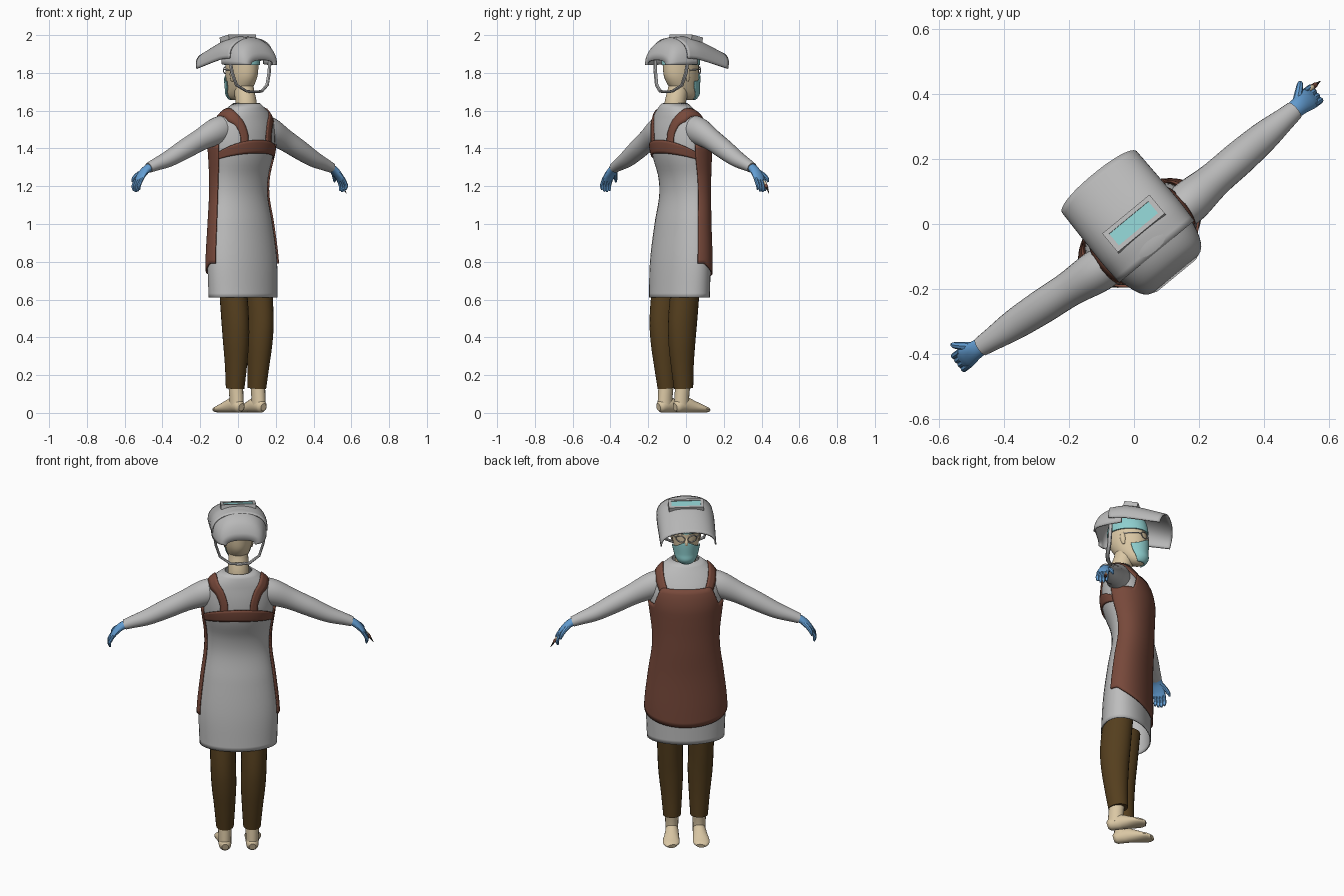
import bpy, bmesh, math
from mathutils import Vector, Matrix

if "Cube" in bpy.data.objects:
    bpy.data.objects.remove(bpy.data.objects["Cube"])

BODY = Matrix.Rotation(math.radians(37), 4, 'Z')
HEADGEAR = Matrix.Rotation(math.radians(39.5), 4, 'Z')


def mat(name, r, g, b):
    m = bpy.data.materials.new(name)
    m.diffuse_color = (r, g, b, 1)
    m.use_nodes = True
    m.node_tree.nodes["Principled BSDF"].inputs["Base Color"].default_value = m.diffuse_color
    return m


CLOTH = mat("grey cloth", .51, .51, .51)
SHELL = mat("helmet grey", .48, .48, .48)
LEATHER = mat("brown leather", .185, .066, .043)
TROUSER = mat("dark brown", .09, .049, .013)
SKIN = mat("skin", .7, .57, .37)
GLOVE = mat("glove blue", .125, .34, .65)
TEAL = mat("pale teal", .27, .62, .62)
BLACK = mat("black", .03, .025, .02)


def grid(name, rows, m, closed=False, caps=False, thick=0, xf=BODY):
    """Skin a list of point rows; rows may be closed rings with caps."""
    bm = bmesh.new()
    vs = [[bm.verts.new(p) for p in row] for row in rows]
    n = len(rows[0])
    for a, b in zip(vs, vs[1:]):
        for i in range(n if closed else n - 1):
            j = (i + 1) % n
            bm.faces.new((a[i], a[j], b[j], b[i]))
    if caps:
        bm.faces.new(vs[0])
        bm.faces.new(vs[-1])
    bmesh.ops.recalc_face_normals(bm, faces=bm.faces)
    bm.transform(xf)
    me = bpy.data.meshes.new(name)
    bm.to_mesh(me)
    bm.free()
    me.materials.append(m)
    ob = bpy.data.objects.new(name, me)
    bpy.context.collection.objects.link(ob)
    if thick:
        mod = ob.modifiers.new("thickness", 'SOLIDIFY')
        mod.thickness, mod.offset = thick, 0
    return ob


def sample(keys, t):
    """Smooth interpolation of key rows by their first value."""
    t = min(max(t, keys[0][0]), keys[-1][0])
    i = max(k for k in range(len(keys) - 1) if keys[k][0] <= t)
    a, b = keys[i], keys[i + 1]
    p, q = keys[max(i - 1, 0)], keys[min(i + 2, len(keys) - 1)]
    h = b[0] - a[0]
    f = (t - a[0]) / h
    out = []
    for k in range(1, len(a)):
        ma = (b[k] - p[k]) / (b[0] - p[0]) * h
        mb = (q[k] - a[k]) / (q[0] - a[0]) * h
        out.append(a[k] * (2*f**3 - 3*f*f + 1) + b[k] * (3*f*f - 2*f**3)
                   + ma * (f**3 - 2*f*f + f) + mb * (f**3 - f*f))
    return out


def at(keys, z, deg, off=0):
    a, b, cy = sample(keys, z)
    t = math.radians(deg)
    return ((a + off) * math.cos(t), cy + (b + off) * math.sin(t), z)


def column(name, keys, m, z0, z1, steps=28, off=0, n=36, **kw):
    zs = [z0 + (z1 - z0) * i / steps for i in range(steps + 1)]
    return grid(name, [[at(keys, z, 360 * k / n, off) for k in range(n)] for z in zs], m, closed=True, **kw)


def patch(name, keys, m, t0, t1, lo, hi, off, thick=.008, n=32, rows=20):
    """Panel wrapped on a column between two edge curves."""
    out = []
    for r in range(rows + 1):
        row = []
        for k in range(n + 1):
            t = t0 + (t1 - t0) * k / n
            row.append(at(keys, lo(t) + (hi(t) - lo(t)) * r / rows, t, off))
        out.append(row)
    return grid(name, out, m, thick=thick)


def tube(name, pts, m, ref=(0, 1, 0), n=14, steps=5, xf=BODY):
    """Elliptical tube through (x, y, z, r_along_ref, r_other)."""
    keys = [(i, *p) for i, p in enumerate(pts)]
    cnt = (len(pts) - 1) * steps
    ps = [sample(keys, i / steps) for i in range(cnt + 1)]
    cs = [Vector(p[:3]) for p in ps]
    rows = []
    for i, p in enumerate(ps):
        t = (cs[min(i + 1, cnt)] - cs[max(i - 1, 0)]).normalized()
        u = Vector(ref)
        u = (u - t * u.dot(t)).normalized()
        v = t.cross(u)
        rows.append([cs[i] + u * p[3] * math.cos(k * math.tau / n)
                     + v * p[4] * math.sin(k * math.tau / n) for k in range(n)])
    return grid(name, rows, m, closed=True, caps=True, xf=xf)


def box(name, c, size, m, tilt, xf):
    bm = bmesh.new()
    bmesh.ops.create_cube(bm, size=1, matrix=Matrix.Diagonal((*size, 1)))
    bm.transform(xf @ Matrix.Translation((0, 0, 1.984)) @ Matrix.Rotation(tilt, 4, 'X') @ Matrix.Translation(c))
    me = bpy.data.meshes.new(name)
    bm.to_mesh(me)
    bm.free()
    me.materials.append(m)
    bpy.context.collection.objects.link(bpy.data.objects.new(name, me))


def back(t):
    return max(0, -math.sin(math.radians(t)))


# gown: height, half width, half depth, centre y
TORSO = [(.61, .204, .125, -.044), (.8, .208, .12, -.038), (1.0, .188, .108, -.026), (1.15, .168, .1, -.012),
         (1.25, .168, .106, -.015), (1.35, .18, .125, -.03), (1.42, .188, .132, -.037), (1.5, .184, .122, -.045),
         (1.56, .163, .1, -.058), (1.6, .125, .084, -.068), (1.625, .09, .07, -.073), (1.637, .072, .064, -.075)]
column("gown", TORSO, CLOTH, .61, 1.637, steps=44, thick=.006)

# leather apron front, back band and shoulder straps
patch("apron", TORSO, LEATHER, -18, 198,
      lambda t: .79 - .075 * max(0, math.sin(math.radians(t))) ** .8,
      lambda t: 1.42 + .1 * min(1, max(0, (58 - abs(t - 90)) / 15)), .01, n=44, rows=30)
patch("back_band", TORSO, LEATHER, 195, 345, lambda t: 1.33 + .045 * back(t), lambda t: 1.355 + .09 * back(t),
      .008, rows=5)


def on_torso(x, ang):
    """Outermost gown point along a ray in the side plane."""
    dy, dz = math.cos(ang), math.sin(ang)
    r = .3
    while r > .02:
        y, z = -.06 + r * dy, 1.4 + r * dz
        if z < 1.637:
            a, b, cy = sample(TORSO, z)
            if (x / a) ** 2 + ((y - cy) / b) ** 2 < 1:
                break
        r -= .002
    r += .008
    return (x, -.06 + r * dy, 1.4 + r * dz)


STRAP_X = [(0, .083), (.25, .08), (.4, .098), (.52, .132), (.75, .14), (1, .115)]
for s in (1, -1):
    rows = []
    for k in range(31):
        x = sample(STRAP_X, k / 30)[0]
        ang = math.radians(185 - 150 * k / 30)
        rows.append([on_torso(s * (x + d), ang) for d in (-.02, -.007, .007, .02)])
    grid("apron_strap", rows, LEATHER, thick=.008)

# sleeves, gloves, trousers, feet
for s in (1, -1):
    tube("sleeve", [(s * x, y, z, a, b) for x, y, z, a, b in (
        (.1, -.055, 1.515, .06, .07), (.18, -.048, 1.49, .066, .072), (.28, -.04, 1.445, .055, .058),
        (.38, -.033, 1.395, .053, .052), (.48, -.026, 1.345, .047, .043), (.56, -.021, 1.315, .036, .033),
        (.605, -.018, 1.298, .03, .027))], CLOTH, n=24)
    tube("glove_palm", [(s * x, y, z, a, b) for x, y, z, a, b in (
        (.585, -.018, 1.308, .026, .022), (.625, -.016, 1.285, .029, .02), (.655, -.016, 1.255, .034, .016),
        (.672, -.017, 1.23, .033, .012))], GLOVE)
    for i, drop in enumerate((.012, .002, 0, .006)):
        y = -.041 + .0165 * i
        tube("glove_finger", [(s * .664, y, 1.245, .01, .01), (s * .683, y, 1.212, .01, .01),
                              (s * .687, y, 1.188 + drop, .01, .009),
                              (s * .683, y, 1.17 + drop, .006, .005)], GLOVE, n=8, steps=3)
    tube("glove_thumb", [(s * .625, -.002, 1.28, .014, .014), (s * .65, .02, 1.262, .012, .012),
                         (s * .666, .035, 1.24, .01, .01), (s * .67, .041, 1.222, .005, .005)],
         GLOVE, ref=(0, 0, 1), n=8, steps=3)
    tube("trouser_leg", [(s * .072, -.07, .13, .047, .053), (s * .074, -.08, .25, .056, .063),
                         (s * .078, -.086, .38, .066, .075), (s * .082, -.083, .5, .068, .082),
                         (s * .084, -.066, .68, .07, .08)], TROUSER, ref=(1, 0, 0), n=24)
    tube("ankle", [(s * .073, -.084, .035, .034, .043), (s * .073, -.082, .09, .035, .041),
                   (s * .073, -.076, .16, .038, .042)], SKIN, ref=(1, 0, 0), n=18)
    tube("foot", [(s * .073, -.128, .03, .018, .02), (s * .073, -.11, .034, .032, .033),
                  (s * .073, -.06, .042, .035, .041), (s * .076, -.015, .034, .039, .033),
                  (s * .08, .035, .023, .045, .022), (s * .079, .063, .018, .04, .016),
                  (s * .076, .082, .014, .024, .011)], SKIN, ref=(1, 0, 0), n=18)

# pointed hand tool
tube("tool_grip", [(.645, .006, 1.262, .008, .008), (.692, .006, 1.208, .008, .008)], SKIN, n=10)
tube("tool_collar", [(.692, .006, 1.208, .009, .009), (.704, .006, 1.192, .008, .008)], LEATHER, n=10)
tube("tool_tip", [(.704, .006, 1.192, .006, .006), (.722, .006, 1.163, .0015, .0015)], BLACK, n=10)

# head
HEAD = [(1.657, .02, .024, .018), (1.668, .036, .042, .014), (1.69, .05, .066, .003), (1.72, .06, .082, -.014),
        (1.77, .071, .099, -.029), (1.82, .076, .104, -.034), (1.88, .075, .102, -.035), (1.93, .06, .082, -.035),
        (1.955, .034, .046, -.035), (1.965, .01, .014, -.035)]
column("head", HEAD, SKIN, 1.657, 1.965, caps=True)
column("cloth_cap", HEAD, TEAL, 1.843, 1.965, steps=12, off=.007, caps=True)
patch("face_mask", HEAD, TEAL, 14, 166, lambda t: 1.66, lambda t: 1.755 + .04 * math.sin(math.radians(t)) ** 4,
      .007, thick=.006)
tube("neck", [(0, -.075, 1.58, .06, .058), (0, -.072, 1.64, .056, .056), (0, -.055, 1.7, .053, .055),
              (0, -.045, 1.75, .05, .055)], SKIN, ref=(1, 0, 0), n=24)
tube("nose", [(0, .06, 1.82, .007, .008), (0, .072, 1.792, .011, .011), (0, .07, 1.775, .011, .008)],
     SKIN, ref=(1, 0, 0), n=10)
for s in (1, -1):
    tube("ear", [(s * .07, -.04, 1.755, .006, .005), (s * .075, -.044, 1.785, .014, .007),
                 (s * .077, -.046, 1.815, .011, .006), (s * .074, -.046, 1.825, .004, .003)], SKIN, n=10)
    rim = [(s * (.032 + .024 * math.cos(k * math.tau / 16)), .066 - .012 * math.cos(k * math.tau / 16),
            1.814 + .018 * math.sin(k * math.tau / 16), .0028, .0028) for k in range(17)]
    tube("spectacle_rim", rim, SHELL, n=6, steps=1)
    tube("spectacle_arm", [(s * .056, .054, 1.817, .003, .003), (s * .074, .01, 1.817, .003, .003),
                           (s * .079, -.05, 1.815, .003, .003)], SHELL, ref=(0, 0, 1), n=6)


def arches(name, keys, y0, y1, steps, bow=0):
    """Arched shell swept front to back: y, half width, crown, lower edge."""
    rows = []
    for i in range(steps + 1):
        y = y0 + (y1 - y0) * i / steps
        w, zc, ze = sample(keys, y)
        row = []
        for k in range(33):
            t = math.pi * k / 32
            c, q = math.cos(t), max(math.sin(t), 0)
            row.append((w * math.copysign(abs(c) ** .88, c), y + bow * (q - .5) * i / steps,
                        ze + (zc - ze) * q ** .8))
        rows.append(row)
    return grid(name, rows, SHELL, thick=.008, xf=HEADGEAR)


# helmet dome, raised visor, window and neck strap
arches("helmet_dome", [(-.202, .075, 1.868, 1.842), (-.19, .105, 1.91, 1.842), (-.16, .125, 1.955, 1.842),
                       (-.1, .141, 1.984, 1.842), (-.05, .143, 1.987, 1.845), (-.04, .143, 1.987, 1.847)],
       -.202, -.04, 16)
arches("raised_visor", [(-.11, .146, 1.982, 1.878), (-.04, .149, 1.989, 1.872), (0, .149, 1.982, 1.864),
                        (.05, .148, 1.966, 1.853), (.182, .145, 1.91, 1.822)], -.11, .182, 16, bow=.03)
TILT = math.radians(-12)
for s in (1, -1):
    box("window_frame_long", (0, s * .031, -.002), (.188, .014, .026), SHELL, TILT, HEADGEAR)
    box("window_frame_short", (s * .086, 0, -.002), (.016, .075, .026), SHELL, TILT, HEADGEAR)
box("visor_window", (0, 0, -.002), (.157, .05, .018), TEAL, TILT, HEADGEAR)
tube("neck_strap", [(x, y, z, .011, .007) for x, y, z in (
    (-.137, -.1, 1.87), (-.127, -.105, 1.8), (-.105, -.115, 1.735), (-.05, -.135, 1.702), (0, -.14, 1.7),
    (.05, -.135, 1.702), (.105, -.115, 1.735), (.127, -.105, 1.8), (.137, -.1, 1.87))],
     SHELL, n=8, steps=1, xf=HEADGEAR)

bpy.ops.object.select_all(action='SELECT')
bpy.context.view_layer.objects.active = bpy.context.selected_objects[0]
bpy.ops.object.shade_smooth_by_angle(angle=math.radians(40))
